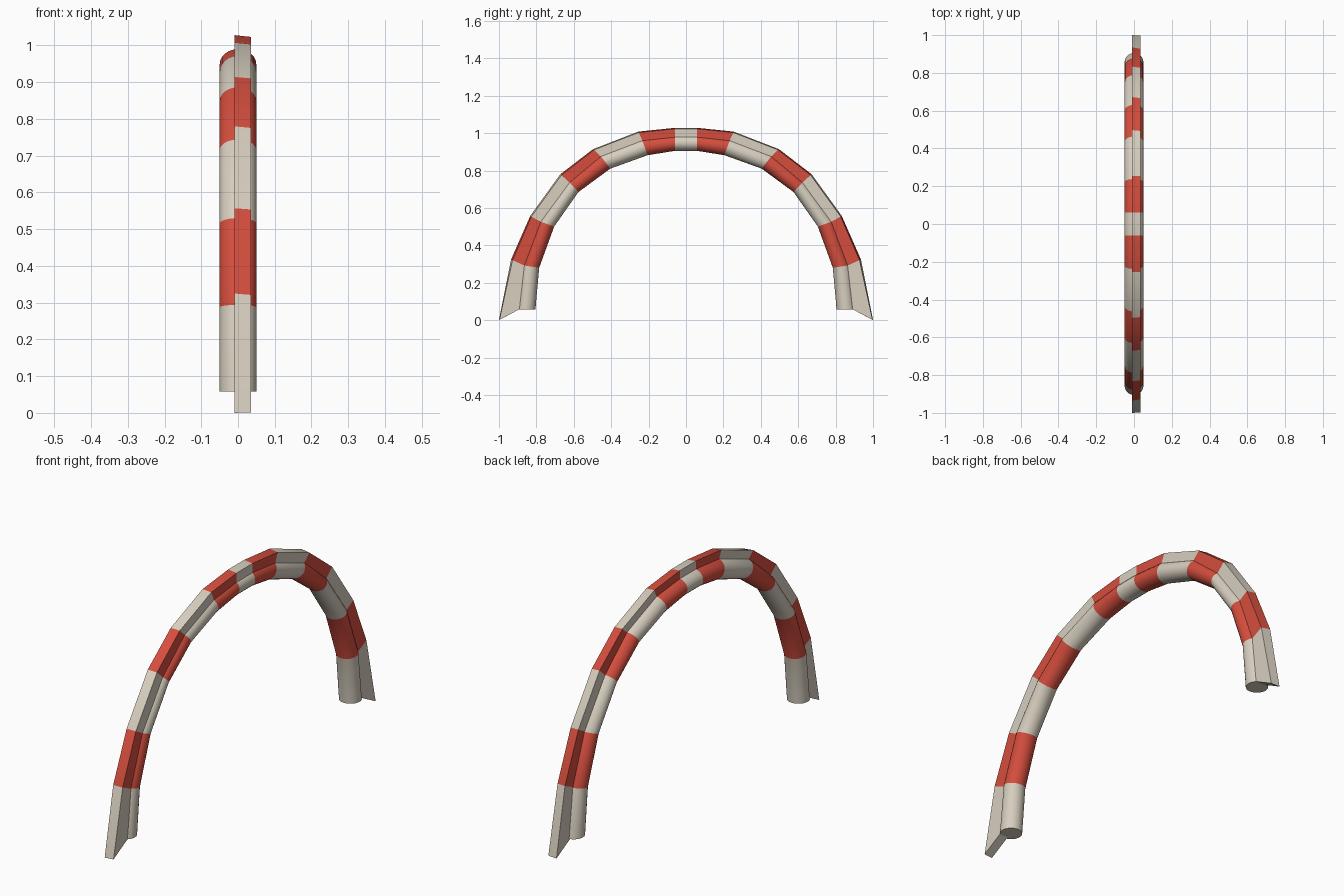
import bpy, bmesh, math

cube = bpy.data.objects.get("Cube")
if cube:
    bpy.data.objects.remove(cube)


def make_material(name, rgb):
    mat = bpy.data.materials.new(name)
    mat.use_nodes = True
    mat.diffuse_color = (*rgb, 1)
    mat.node_tree.nodes["Principled BSDF"].inputs["Base Color"].default_value = (*rgb, 1)
    return mat


MATERIALS = [make_material("warm_white", (0.68, 0.62, 0.52)),
             make_material("signal_red", (0.66, 0.076, 0.048))]

# Half arch stations as (y, z): inner pipe edge, outer pipe edge, fin tip
HALF = [((0.805, 0.058), (0.905, 0.058), (1.0, 0.0)),
        ((0.785, 0.28), (0.877, 0.294), (0.935, 0.325)),
        ((0.705, 0.50), (0.788, 0.53), (0.833, 0.557)),
        ((0.575, 0.685), (0.63, 0.744), (0.672, 0.78)),
        ((0.405, 0.81), (0.463, 0.886), (0.497, 0.914)),
        ((0.205, 0.882), (0.238, 0.972), (0.255, 1.008)),
        ((0.06, 0.905), (0.06, 0.99), (0.06, 1.028))]
STATIONS = HALF + [[(-y, z) for y, z in s] for s in reversed(HALF)]

PIPE_RADIUS = 0.05
PIPE_SIDES = 24
FIN_LEFT, FIN_RIGHT = 0.035, -0.01


def mix(a, b, t):
    return tuple(p + (q - p) * t for p, q in zip(a, b))


def pipe_ring(inner, outer, tip):
    ring = []
    for i in range(PIPE_SIDES):
        angle = math.tau * i / PIPE_SIDES
        ring.append((PIPE_RADIUS * math.sin(angle),
                     *mix(inner, outer, (1 - math.cos(angle)) / 2)))
    return ring


def fin_ring(inner, outer, tip):
    root = mix(inner, outer, 0.86)
    low_tip = mix(outer, tip, 0.87)
    if tip[1] == 0:
        low_tip = mix(outer, tip, 0.97)
    return [(FIN_RIGHT, *root), (FIN_RIGHT, *tip),
            (FIN_LEFT, *low_tip), (FIN_LEFT, *root)]


def loft(name, ring_function):
    """Skin the stations, colouring every second segment red."""
    bm = bmesh.new()
    rings = [[bm.verts.new(p) for p in ring_function(*s)] for s in STATIONS]
    count = len(rings[0])
    for seg, (a, b) in enumerate(zip(rings, rings[1:])):
        for i in range(count):
            j = (i + 1) % count
            face = bm.faces.new((a[i], a[j], b[j], b[i]))
            face.material_index = seg % 2
    bm.faces.new(rings[0])
    bm.faces.new(rings[-1])
    bmesh.ops.recalc_face_normals(bm, faces=bm.faces)
    mesh = bpy.data.meshes.new(name)
    bm.to_mesh(mesh)
    bm.free()
    for mat in MATERIALS:
        mesh.materials.append(mat)
    obj = bpy.data.objects.new(name, mesh)
    bpy.context.collection.objects.link(obj)
    bpy.ops.object.select_all(action="DESELECT")
    obj.select_set(True)
    bpy.context.view_layer.objects.active = obj
    bpy.ops.object.shade_smooth_by_angle(angle=math.radians(30))


# Round striped pipe and the flat fin along its outside
loft("arch_pipe", pipe_ring)
loft("outer_fin", fin_ring)
